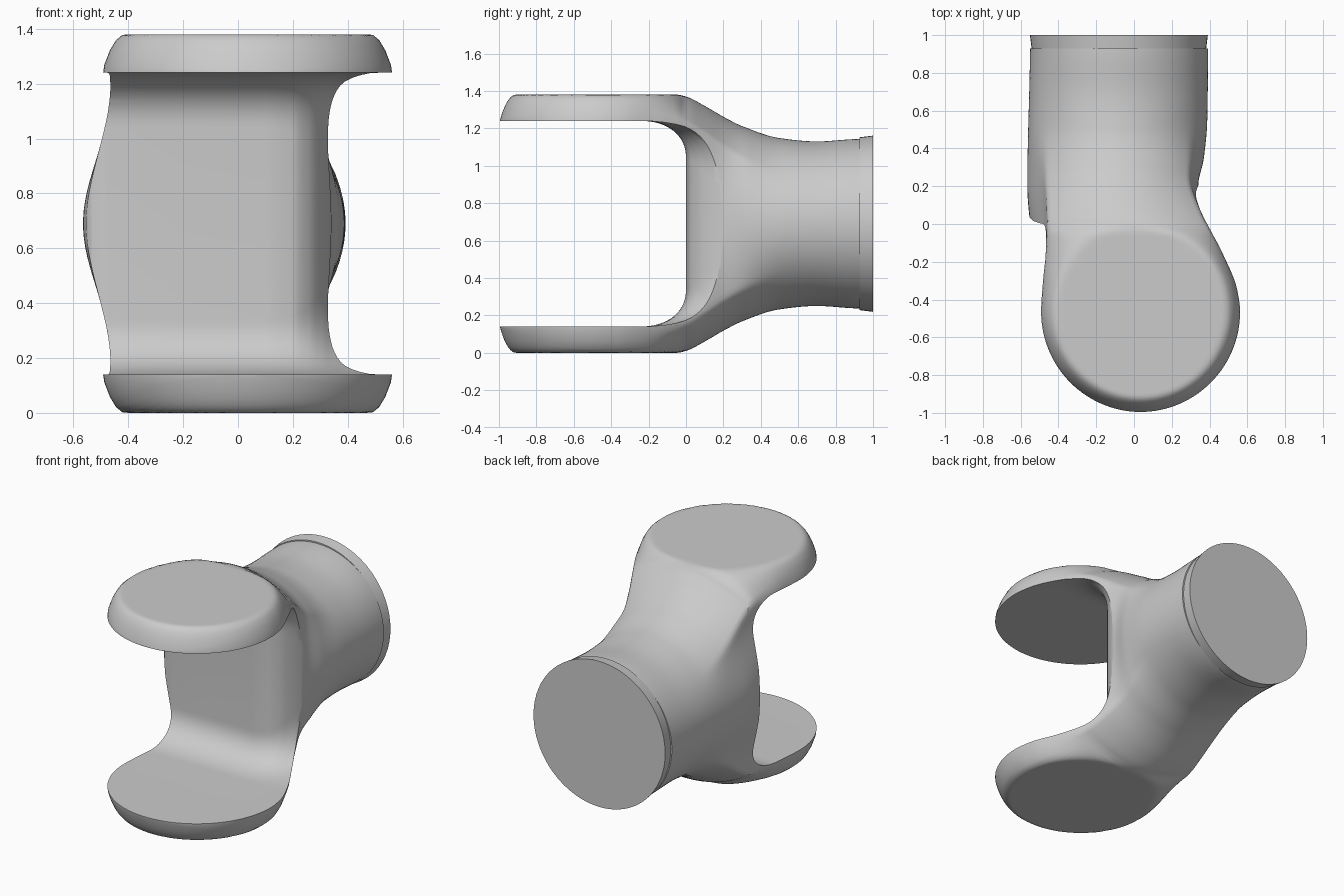
import bpy, bmesh, math

if "Cube" in bpy.data.objects:
    bpy.data.objects.remove(bpy.data.objects["Cube"])

CY, CX, R, ZC = -0.465, 0.035, 0.53, 0.69
FLAT_R = 0.445
N = 128


def curve(table, y):
    """Smooth interpolation through (y, value) pairs."""
    if y <= table[0][0]:
        return table[0][1]
    if y >= table[-1][0]:
        return table[-1][1]
    n = len(table)

    def slope(i):
        if i in (0, n - 1):
            return 0.0
        a = (table[i][1] - table[i-1][1]) / (table[i][0] - table[i-1][0])
        b = (table[i+1][1] - table[i][1]) / (table[i+1][0] - table[i][0])
        return 0.0 if a * b <= 0 else 2 * a * b / (a + b)
    for i in range(n - 1):
        (y0, v0), (y1, v1) = table[i], table[i + 1]
        if y <= y1:
            d = y1 - y0
            t = (y - y0) / d
            return (v0 * (2*t**3 - 3*t*t + 1) + v1 * (3*t*t - 2*t**3)
                    + d * slope(i) * (t**3 - 2*t*t + t) + d * slope(i+1) * (t**3 - t*t))


def loft(name, rings):
    bm = bmesh.new()
    vs = [[bm.verts.new(p) for p in ring] for ring in rings]
    for a, b in zip(vs, vs[1:]):
        n = len(a)
        for i in range(n):
            bm.faces.new((a[i], a[(i+1) % n], b[(i+1) % n], b[i]))
    bm.faces.new(vs[0])
    bm.faces.new(vs[-1])
    bmesh.ops.recalc_face_normals(bm, faces=bm.faces)
    me = bpy.data.meshes.new(name)
    bm.to_mesh(me)
    bm.free()
    ob = bpy.data.objects.new(name, me)
    bpy.context.collection.objects.link(ob)
    return ob


# Outline tables along y: plate edges, body edges at mid height, half height
PLATE_L = [(CY, CX - R), (-0.3, -0.485), (-0.1, -0.465), (0.05, -0.46), (1, -0.46)]
PLATE_R = [(CY, CX + R), (-0.35, 0.55), (-0.15, 0.47), (0, 0.39), (0.1, 0.355),
           (0.22, 0.33), (0.35, 0.345), (1, 0.38)]
MID_L = [(-0.3, -0.49), (0, -0.55), (0.2, -0.565), (1, -0.55)]
MID_R = [(0.2, 0.34), (0.35, 0.37), (0.55, 0.388), (0.9, 0.392)]
HALF_H = [(-0.05, 0.69), (0, 0.68), (0.1, 0.63), (0.2, 0.572), (0.3, 0.522),
          (0.5, 0.458), (0.7, 0.44), (0.93, 0.453)]
FLARE = [(-0.57, 0.045), (-0.53, 0.015), (-0.47, 0), (0.1, 0), (0.2, 0.015), (0.26, 0.055),
         (0.31, 0.13), (0.35, 0.23), (0.4, 0.34)]


def section(y):
    disc = y < CY
    if disc:
        half = math.sqrt(max(R*R - (y - CY)**2, 1e-6))
        l, r = CX - half, CX + half
    else:
        l, r = curve(PLATE_L, y), curve(PLATE_R, y)
    ml, mr = (l, r) if y < -0.3 else (curve(MID_L, y), curve(MID_R, y))
    h = curve(HALF_H, y)
    flat = math.sqrt(max(FLAT_R**2 - (y - CY)**2, 0))
    mid = CX + ((l + r) / 2 - CX) * min(max((y + 0.2) / 0.3, 0), 1)
    w = min(max((y + 0.05) / 0.6, 0), 1)
    w = w * w * (3 - 2 * w)
    ring = []
    for i in range(N):
        a = 2 * math.pi * (i + 0.5) / N
        c, s = math.cos(a), math.sin(a)
        if abs(s) <= 0.6:        # upright side with a barrel bulge
            k = math.cos(s / 0.6 * math.pi / 2) ** 2
            x = r + (mr - r) * k if c > 0 else l + (ml - l) * k
            z = 0.55 * s / 0.6
        else:                    # rounded rim around a circular flat face
            u = c / 0.8
            x = (l + r) / 2 + (r - l) / 2 * u
            if disc:
                q = (R - math.hypot(x - CX, y - CY)) / (R - FLAT_R)
            elif x > mid:
                q = (r - x) / max(r - mid - flat, 0.02)
            else:
                q = (x - l) / max(mid - flat - l, 0.02)
            q = min(max(q, 0), 1)
            z = math.copysign(0.55 + 0.14 * (q * (2 - q)) ** 0.9, s)
        z *= h / 0.69
        bx, bz = (ml + mr) / 2 + (mr - ml) / 2 * c, h * s
        ring.append((x + (bx - x) * w, y, ZC + z + (bz - z) * w))
    return ring


# Fork body: disc end, then blend to the round neck
ys = [CY - R * math.cos(math.pi / 2 * i / 30) for i in range(1, 31)]
ys += [CY + (0.93 - CY) * i / 70 for i in range(1, 71)]
fork = loft("fork_body", [section(y) for y in ys])

# Slot cutter with filleted inner corners and a flare on the right
xs = [-1] + [-0.57 + 0.1 * i / 8 for i in range(9)] + [-0.2]
xs += [0.1 + 0.3 * i / 30 for i in range(31)] + [1]
rings = []
for x in xs:
    e = curve(FLARE, x)
    ry, rz = 0.25 + e, min(0.2 + 0.8 * e, 0.5)
    ring = [(x, -1.5, ZC - 0.55)]
    for sgn in (-1, 1):
        arc = []
        for j in range(17):
            t = math.pi / 2 * j / 16
            arc.append((x, e - ry + ry * math.sin(t) ** 0.9,
                        ZC + sgn * (0.55 - rz + rz * abs(math.cos(t)) ** 0.9)))
        ring += arc if sgn < 0 else arc[::-1]
    ring.append((x, -1.5, ZC + 0.55))
    rings.append(ring)
cutter = loft("slot_cutter", rings)
cutter.hide_render = True

mod = fork.modifiers.new("slot", 'BOOLEAN')
mod.operation = 'DIFFERENCE'
mod.solver = 'EXACT'
mod.object = cutter
bpy.context.view_layer.objects.active = fork
fork.select_set(True)
bpy.ops.object.modifier_apply(modifier="slot")
bpy.data.objects.remove(cutter)

# Neck collar
bpy.ops.mesh.primitive_cone_add(vertices=64, radius1=0.462, radius2=0.471, depth=0.072,
                                location=(-0.08, 0.964, ZC), rotation=(-math.pi / 2, 0, 0))
collar = bpy.context.object
collar.name = "neck_collar"

for ob in (fork, collar):
    bpy.ops.object.select_all(action='DESELECT')
    ob.select_set(True)
    bpy.context.view_layer.objects.active = ob
    bpy.ops.object.shade_smooth_by_angle(angle=math.radians(40))
